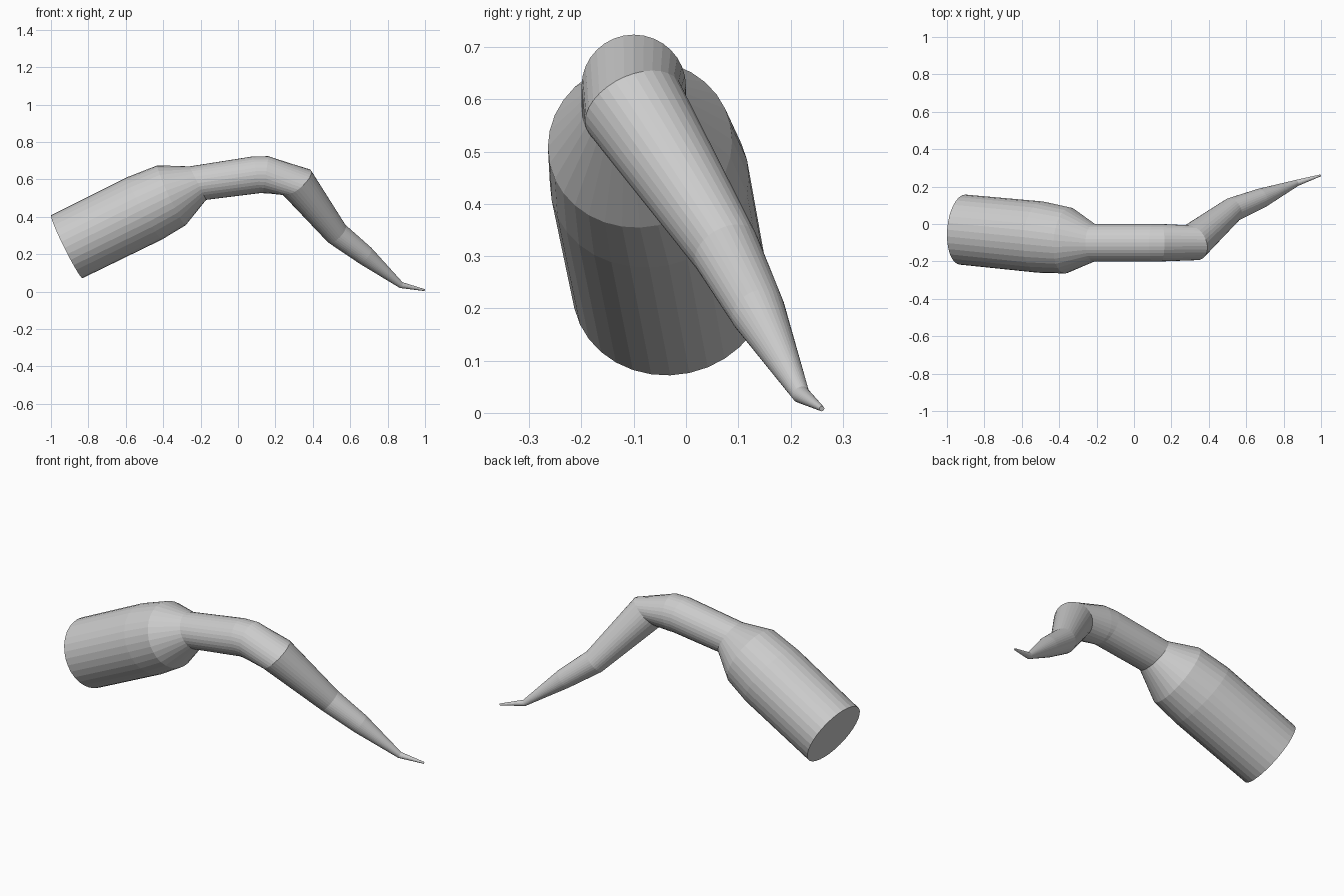
import bpy, bmesh, math
from mathutils import Vector

cube = bpy.data.objects.get("Cube")
if cube:
    bpy.data.objects.remove(cube, do_unlink=True)

SIDES = 32

# One plain grey material
grey = bpy.data.materials.new("light grey")
grey.use_nodes = True
colour = (0.6, 0.6, 0.6, 1)
grey.diffuse_color = colour
grey.node_tree.nodes["Principled BSDF"].inputs["Base Color"].default_value = colour

# Cross-sections along the limb: centre, facing direction, radius
sections = [
    ((-0.915, -0.03, 0.24), (0.34, -0.03, 0.17), 0.188),
    ((-0.5, -0.07, 0.445), (0.34, -0.03, 0.19), 0.191),
    ((-0.355, -0.088, 0.515), (0.32, -0.03, 0.15), 0.177),
    ((-0.215, -0.1, 0.58), (0.18, 0, 0.09), 0.1),
    ((0.1, -0.1, 0.625), (0.2, 0, 0.04), 0.1),
    ((0.148, -0.1, 0.625), (0.2, 0, -0.03), 0.1),
    ((0.313, -0.1, 0.585), (0.6, 0.36, -0.71), 0.1),
    ((0.528, 0.077, 0.31), (0.66, 0.38, -0.64), 0.066),
    ((0.68, 0.138, 0.193), (0.75, 0.32, -0.58), 0.053),
    ((0.872, 0.22, 0.035), (0.83, 0.34, -0.4), 0.017),
    ((0.998, 0.26, 0.008), (0.93, 0.3, -0.2), 0.005),
]


def ring(bm, centre, facing, radius):
    """Circle of vertices square to the facing direction."""
    n = Vector(facing).normalized()
    u = Vector((0, 1, 0))
    u = (u - n * u.dot(n)).normalized()
    v = n.cross(u)
    verts = []
    for i in range(SIDES):
        a = math.tau * i / SIDES
        verts.append(bm.verts.new(Vector(centre) + radius * (u * math.cos(a) + v * math.sin(a))))
    return verts


# Bent tapering limb, skinned from ring to ring and capped at both ends
bm = bmesh.new()
rings = [ring(bm, *s) for s in sections]
for a, b in zip(rings, rings[1:]):
    for i in range(SIDES):
        j = (i + 1) % SIDES
        bm.faces.new((a[i], a[j], b[j], b[i]))
bm.faces.new(list(reversed(rings[0])))
bm.faces.new(rings[-1])
bmesh.ops.recalc_face_normals(bm, faces=bm.faces[:])

mesh = bpy.data.meshes.new("tapered_limb")
bm.to_mesh(mesh)
bm.free()
mesh.materials.append(grey)
limb = bpy.data.objects.new("tapered_limb", mesh)
bpy.context.collection.objects.link(limb)
